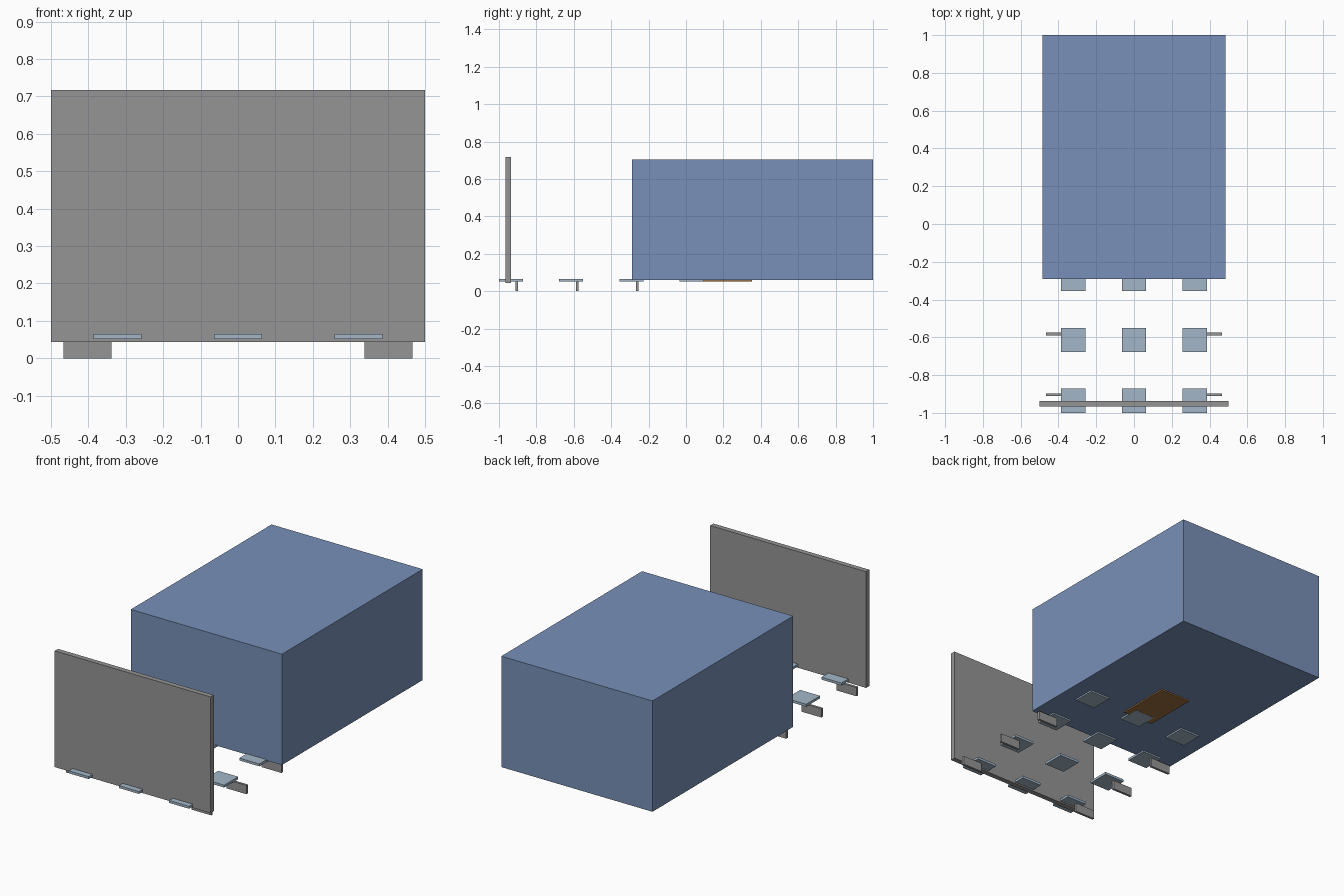
import bpy

default = bpy.data.objects.get("Cube")
if default:
    bpy.data.objects.remove(default, do_unlink=True)


def material(name, r, g, b):
    mat = bpy.data.materials.new(name)
    mat.use_nodes = True
    mat.diffuse_color = (r, g, b, 1)
    mat.node_tree.nodes["Principled BSDF"].inputs["Base Color"].default_value = (r, g, b, 1)
    return mat


blue = material("slate blue", 0.19, 0.28, 0.48)
pale = material("pale blue", 0.36, 0.47, 0.57)
grey = material("mid grey", 0.30, 0.30, 0.30)
brown = material("brown", 0.34, 0.16, 0.05)


def box(name, mat, xs, ys, zs):
    """Box spanning the given (low, high) range on each axis."""
    spans = (xs, ys, zs)
    bpy.ops.mesh.primitive_cube_add(size=1, location=[(a + b) / 2 for a, b in spans])
    ob = bpy.context.object
    ob.name = name
    ob.scale = [b - a for a, b in spans]
    bpy.ops.object.transform_apply(location=False, rotation=False, scale=True)
    ob.data.materials.append(mat)
    return ob


# Large body and upright panel
box("main_body", blue, (-0.485, 0.485), (-0.29, 1.0), (0.06, 0.703))
box("front_panel", grey, (-0.5, 0.5), (-0.966, -0.936), (0.043, 0.717))

# Plate under the body
box("underside_plate", brown, (-0.097, 0.097), (0.032, 0.352), (0.052, 0.062))

# Grid of pads, with a leg beside each outer pad of the first three rows
SPACING, HALF = 0.322, 0.064
for row in range(4):
    y = -0.936 + row * SPACING
    for col in (-1, 0, 1):
        x = col * SPACING
        box(f"pad_{row}_{col + 1}", pale, (x - HALF, x + HALF), (y - HALF, y + HALF), (0.051, 0.065))
        if col and row < 3:
            lx = col * 0.402
            ly = y + HALF / 2
            box(f"leg_{row}_{'left' if col > 0 else 'right'}", grey,
                (lx - HALF, lx + HALF), (ly - 0.007, ly + 0.007), (0, 0.051))
